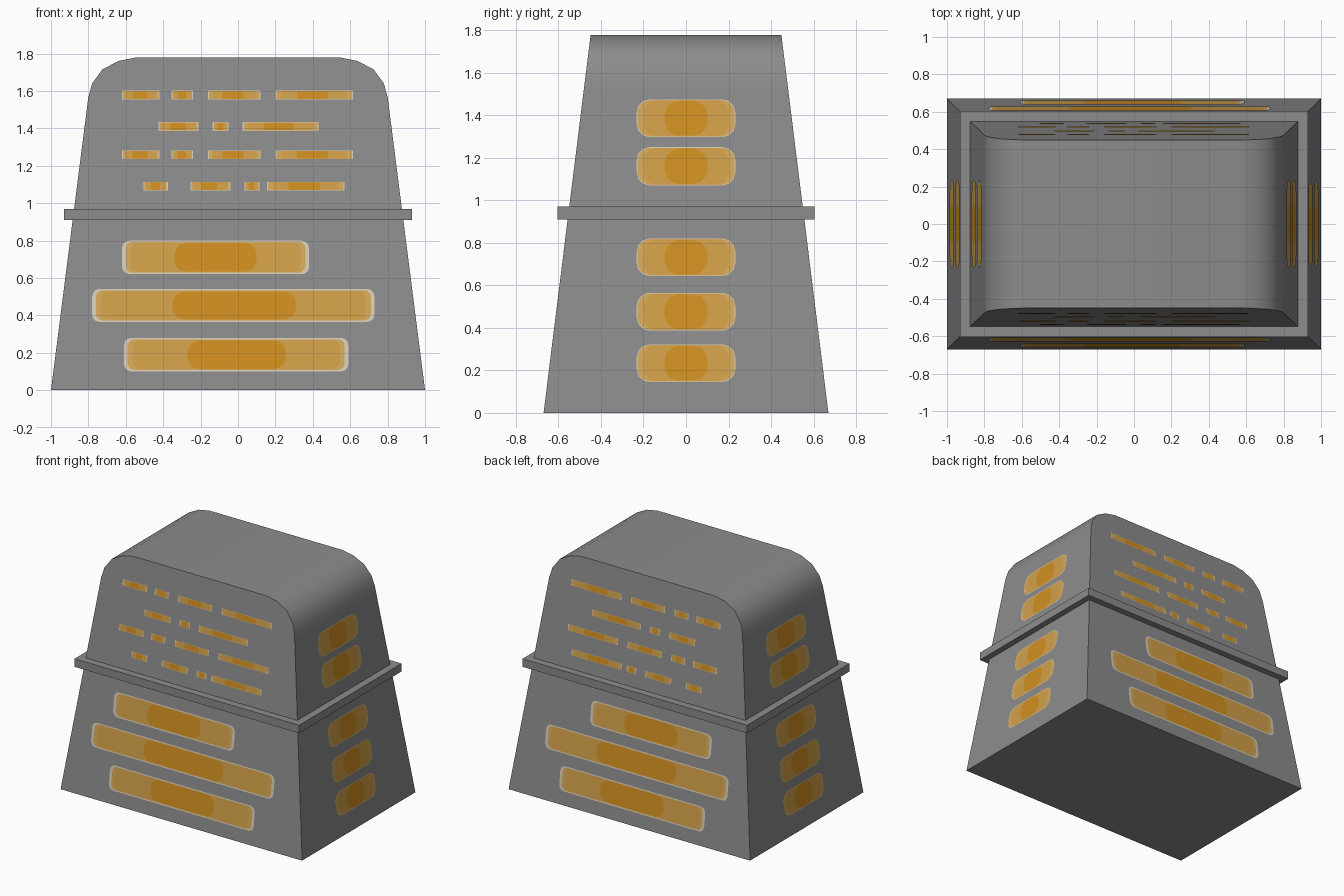
import bpy, bmesh, math
from mathutils import Vector

if "Cube" in bpy.data.objects:
    bpy.data.objects.remove(bpy.data.objects["Cube"])


def srgb(r, g, b):
    def lin(c):
        c /= 255
        return c / 12.92 if c <= 0.04045 else ((c + 0.055) / 1.055) ** 2.4
    return (lin(r), lin(g), lin(b), 1)


def material(name, rgb):
    m = bpy.data.materials.new(name)
    m.diffuse_color = srgb(*rgb)
    m.use_nodes = True
    m.node_tree.nodes["Principled BSDF"].inputs["Base Color"].default_value = m.diffuse_color
    return m


grey = material("grey", (140, 140, 140))
glow = [material("pale edge", (216, 205, 184)),
        material("light amber", (212, 168, 90)),
        material("amber", (210, 160, 72)),
        material("orange", (209, 143, 32))]


def half_x(z):
    return 1 - 0.1275 * z


def half_y(z):
    return 0.67 - 0.1245 * z


def add_object(name, bm, mats):
    me = bpy.data.meshes.new(name)
    bm.to_mesh(me)
    bm.free()
    for m in mats:
        me.materials.append(m)
    ob = bpy.data.objects.new(name, me)
    bpy.context.collection.objects.link(ob)
    return ob


# Tapered body with a rounded roof
right = [(half_x(z), z) for z in (0, 1.5, 1.565)]
right += [(0.78, 1.64), (0.725, 1.715), (0.64, 1.76), (0.55, 1.778)]
profile = right + [(-x, z) for x, z in reversed(right)]
bm = bmesh.new()
front = [bm.verts.new((x, -half_y(z), z)) for x, z in profile]
back = [bm.verts.new((x, half_y(z), z)) for x, z in profile]
bm.faces.new(front)
bm.faces.new(back[::-1])
n = len(profile)
for i in range(n):
    j = (i + 1) % n
    bm.faces.new((front[i], back[i], back[j], front[j]))
bmesh.ops.recalc_face_normals(bm, faces=bm.faces)
body = add_object("body", bm, [grey])
bpy.context.view_layer.objects.active = body
body.select_set(True)
bpy.ops.object.shade_smooth_by_angle(angle=math.radians(35))

# Collar around the middle
bm = bmesh.new()
bmesh.ops.create_cube(bm, size=1)
for v in bm.verts:
    v.co = (v.co.x * 1.86, v.co.y * 1.21, 0.94 + v.co.z * 0.06)
add_object("collar", bm, [grey])


def outline(u0, u1, z0, z1, r):
    """Rounded rectangle with four points per corner."""
    pts = []
    for cu, cz, a0 in ((u1 - r, z1 - r, 0), (u0 + r, z1 - r, 90),
                       (u0 + r, z0 + r, 180), (u1 - r, z0 + r, 270)):
        for k in range(4):
            a = math.radians(a0 + 30 * k)
            pts.append((cu + r * math.cos(a), cz + r * math.sin(a)))
    return pts


def pane(bm, rings, place, out):
    """Nested outlines joined into one thin plate, one colour per ring."""
    loops = [[bm.verts.new(place(u, z)) for u, z in ring] for ring in rings]
    made = []
    for k in range(len(loops) - 1):
        a, b = loops[k], loops[k + 1]
        for i in range(len(a)):
            j = (i + 1) % len(a)
            made.append((bm.faces.new((a[i], a[j], b[j], b[i])), k))
    made.append((bm.faces.new(loops[-1]), len(loops) - 1))
    for f, k in made:
        f.material_index = k
        f.normal_update()
        if f.normal.dot(out) < 0:
            f.normal_flip()


def front_place(s):
    return lambda u, z: (u, s * (half_y(z) + 0.004), z)


def side_place(s):
    return lambda u, z: (s * (half_x(z) + 0.004), u, z)


# Wide lower windows: x range, centre range, z range
wide = [(-0.61, 0.59, -0.27, 0.255, 0.10, 0.28),
        (-0.78, 0.73, -0.35, 0.31, 0.365, 0.542),
        (-0.62, 0.38, -0.34, 0.10, 0.62, 0.80)]
# Dash rows: z and x ranges
row_a = [(-0.62, -0.42), (-0.355, -0.24), (-0.16, 0.12), (0.20, 0.615)]
row_b = [(-0.425, -0.21), (-0.135, -0.05), (0.025, 0.43)]
row_c = [(-0.505, -0.375), (-0.255, -0.04), (0.035, 0.115), (0.155, 0.57)]
rows = [(1.555, row_a), (1.387, row_b), (1.235, row_a), (1.068, row_c)]

for s, label in ((-1, "front"), (1, "back")):
    out = Vector((0, s, 0))
    bm = bmesh.new()
    for u0, u1, c0, c1, z0, z1 in wide:
        pane(bm, [outline(u0, u1, z0, z1, 0.04),
                  outline(u0 + 0.02, u1 - 0.02, z0 + 0.008, z1 - 0.008, 0.035),
                  outline(u0 + 0.045, u1 - 0.045, z0 + 0.012, z1 - 0.012, 0.04),
                  outline(c0, c1, z0 + 0.014, z1 - 0.014, 0.06)],
             front_place(s), out)
    add_object(label + "_wide_windows", bm, glow)
    bm = bmesh.new()
    for z, row in rows:
        for u0, u1 in row:
            w = u1 - u0
            z1 = z + 0.046
            pane(bm, [outline(u0, u1, z, z1, 0.002),
                      outline(u0 + 0.006, u1 - 0.006, z + 0.001, z1 - 0.001, 0.002),
                      outline(u0 + 0.08 * w, u1 - 0.08 * w, z + 0.002, z1 - 0.002, 0.004),
                      outline(u0 + 0.28 * w, u1 - 0.32 * w, z + 0.003, z1 - 0.003, 0.008)],
                 front_place(s), out)
    add_object(label + "_dash_windows", bm, glow)

# Side windows
for s, label in ((-1, "left"), (1, "right")):
    bm = bmesh.new()
    for z0, z1 in ((0.145, 0.322), (0.387, 0.565), (0.643, 0.82),
                   (1.07, 1.25), (1.297, 1.475)):
        pane(bm, [outline(-0.232, 0.232, z0, z1, 0.06),
                  outline(-0.229, 0.229, z0 + 0.003, z1 - 0.003, 0.058),
                  outline(-0.20, 0.20, z0 + 0.005, z1 - 0.005, 0.056),
                  outline(-0.10, 0.10, z0 + 0.007, z1 - 0.007, 0.065)],
             side_place(s), Vector((s, 0, 0)))
    add_object(label + "_windows", bm, glow)
